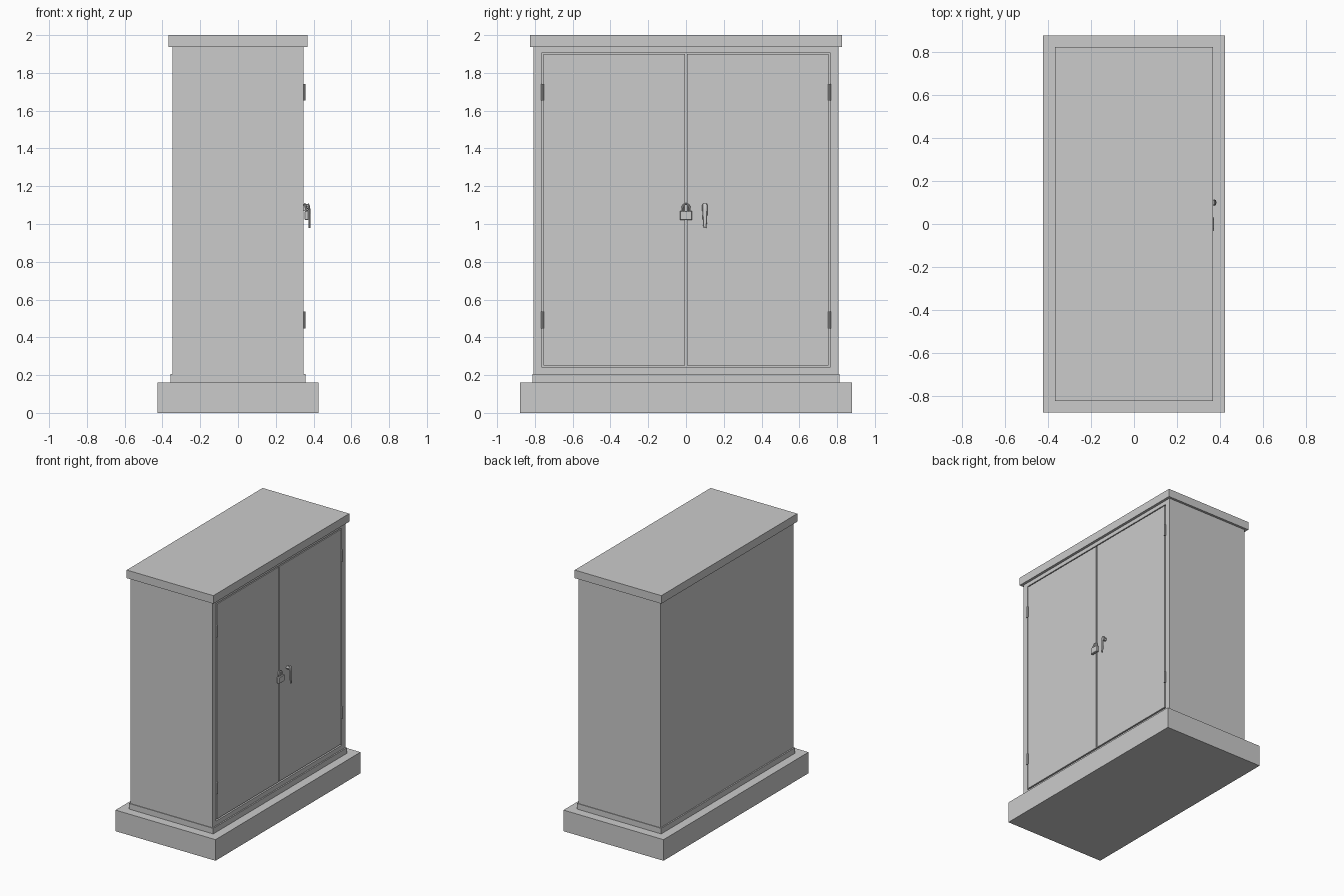
import bpy
import bmesh
from math import pi, sin, cos
from mathutils import Vector

if "Cube" in bpy.data.objects:
    bpy.data.objects.remove(bpy.data.objects["Cube"], do_unlink=True)

GREY = (0.6, 0.6, 0.6, 1.0)
grey = bpy.data.materials.new("plain_grey")
grey.use_nodes = True
grey.diffuse_color = GREY
grey.node_tree.nodes["Principled BSDF"].inputs["Base Color"].default_value = GREY


def add_object(name, bm):
    bmesh.ops.recalc_face_normals(bm, faces=bm.faces)
    mesh = bpy.data.meshes.new(name)
    bm.to_mesh(mesh)
    bm.free()
    mesh.materials.append(grey)
    obj = bpy.data.objects.new(name, mesh)
    bpy.context.collection.objects.link(obj)
    return obj


def box(name, low, high, bevel=0.0):
    low, high = Vector(low), Vector(high)
    bm = bmesh.new()
    bmesh.ops.create_cube(bm, size=1)
    for v in bm.verts:
        v.co = Vector(a * b for a, b in zip(v.co, high - low)) + (low + high) / 2
    if bevel:
        bmesh.ops.bevel(bm, geom=bm.edges[:], offset=bevel, segments=1, affect='EDGES')
    return add_object(name, bm)


def slab(name, half_x, half_y, bottom, top):
    return box(name, (-half_x, -half_y, bottom), (half_x, half_y, top))


def tube(name, points, radii, sides=8, side_axis=Vector((0, 1, 0))):
    """Sweep a ring of the given radii along the points."""
    points = [Vector(p) for p in points]
    bm = bmesh.new()
    rings = []
    for i, p in enumerate(points):
        along = (points[min(i + 1, len(points) - 1)] - points[max(i - 1, 0)]).normalized()
        u = (side_axis - along * side_axis.dot(along)).normalized()
        w = along.cross(u)
        ru, rw = radii[i]
        rings.append([bm.verts.new(p + u * ru * cos(2 * pi * k / sides)
                                   + w * rw * sin(2 * pi * k / sides))
                      for k in range(sides)])
    for a, b in zip(rings, rings[1:]):
        for k in range(sides):
            n = (k + 1) % sides
            bm.faces.new((a[k], a[n], b[n], b[k]))
    bm.faces.new(rings[0])
    bm.faces.new(rings[-1])
    return add_object(name, bm)


# Base, plinth and roof slabs
slab("base", 0.425, 0.88, 0, 0.162)
slab("plinth", 0.358, 0.812, 0.162, 0.205)
slab("roof", 0.368, 0.825, 1.938, 2.0)

# Cabinet body with a shallow door opening
FACE, RECESS = 0.348, 0.325
OPEN_Y, OPEN_LOW, OPEN_HIGH = 0.762, 0.24, 1.908
body = slab("body", FACE, 0.807, 0.205, 1.938)
bm = bmesh.new()
bm.from_mesh(body.data)
front = max(bm.faces, key=lambda f: f.calc_center_median().x)
bmesh.ops.inset_region(bm, faces=[front], thickness=0.02)
for v in front.verts:
    v.co.y = OPEN_Y if v.co.y > 0 else -OPEN_Y
    v.co.z = OPEN_HIGH if v.co.z > 1 else OPEN_LOW
inner = bmesh.ops.extrude_face_region(bm, geom=[front])
for v in inner["geom"]:
    if isinstance(v, bmesh.types.BMVert):
        v.co.x = RECESS
if front.is_valid:
    bmesh.ops.delete(bm, geom=[front], context='FACES_ONLY')
bmesh.ops.recalc_face_normals(bm, faces=bm.faces)
bm.to_mesh(body.data)
bm.free()

# Doors and hinges on both halves
for side, word in ((-1, "right"), (1, "left")):
    y1, y2 = sorted((side * 0.005, side * (OPEN_Y - 0.008)))
    box(f"{word}_door", (RECESS, y1, OPEN_LOW + 0.011), (FACE, y2, OPEN_HIGH - 0.007))
    for level, z in (("lower", 0.492), ("upper", 1.697)):
        y = side * 0.759
        tube(f"{word}_{level}_hinge", [(0.35, y, z - 0.044), (0.35, y, z + 0.044)],
             [(0.008, 0.008)] * 2)

# Padlock body, shackle and staple
box("padlock_body", (0.353, -0.032, 1.02), (0.374, 0.032, 1.069), 0.003)
arch = [(0.366, -0.02, 1.065)]
arch += [(0.362 - 0.008 * sin(t), -0.02 * cos(t), 1.082 + 0.024 * sin(t))
         for t in (pi * i / 8 for i in range(9))]
arch += [(0.366, 0.02, 1.065)]
tube("padlock_shackle", arch, [(0.005, 0.005)] * len(arch), 8, Vector((1, 0, 0)))
for side, word in ((-1, "right"), (1, "left")):
    y = side * 0.008
    box(f"{word}_staple", (FACE - 0.003, y - 0.004, 1.068), (0.365, y + 0.004, 1.1), 0.002)

# Turning handle with its spindle and hanging lever
HANDLE_Y = 0.1
tube("handle_spindle", [(FACE - 0.003, HANDLE_Y, 1.092), (0.372, HANDLE_Y, 1.092)],
     [(0.013, 0.013)] * 2, 12)
lever = [(0.369, 1.107), (0.374, 1.098), (0.378, 1.07), (0.379, 1.0), (0.379, 0.978)]
widths = [0.011, 0.015, 0.014, 0.01, 0.007]
handle = tube("handle_lever", [(x, HANDLE_Y, z) for x, z in lever],
              [(w, 0.006) for w in widths], 8)

# Smooth the small round metalwork, keeping its edges
bpy.ops.object.select_all(action='DESELECT')
for obj in bpy.data.objects:
    if obj.name in {"padlock_shackle", "handle_spindle", "handle_lever"}:
        obj.select_set(True)
bpy.context.view_layer.objects.active = handle
bpy.ops.object.shade_smooth_by_angle()
